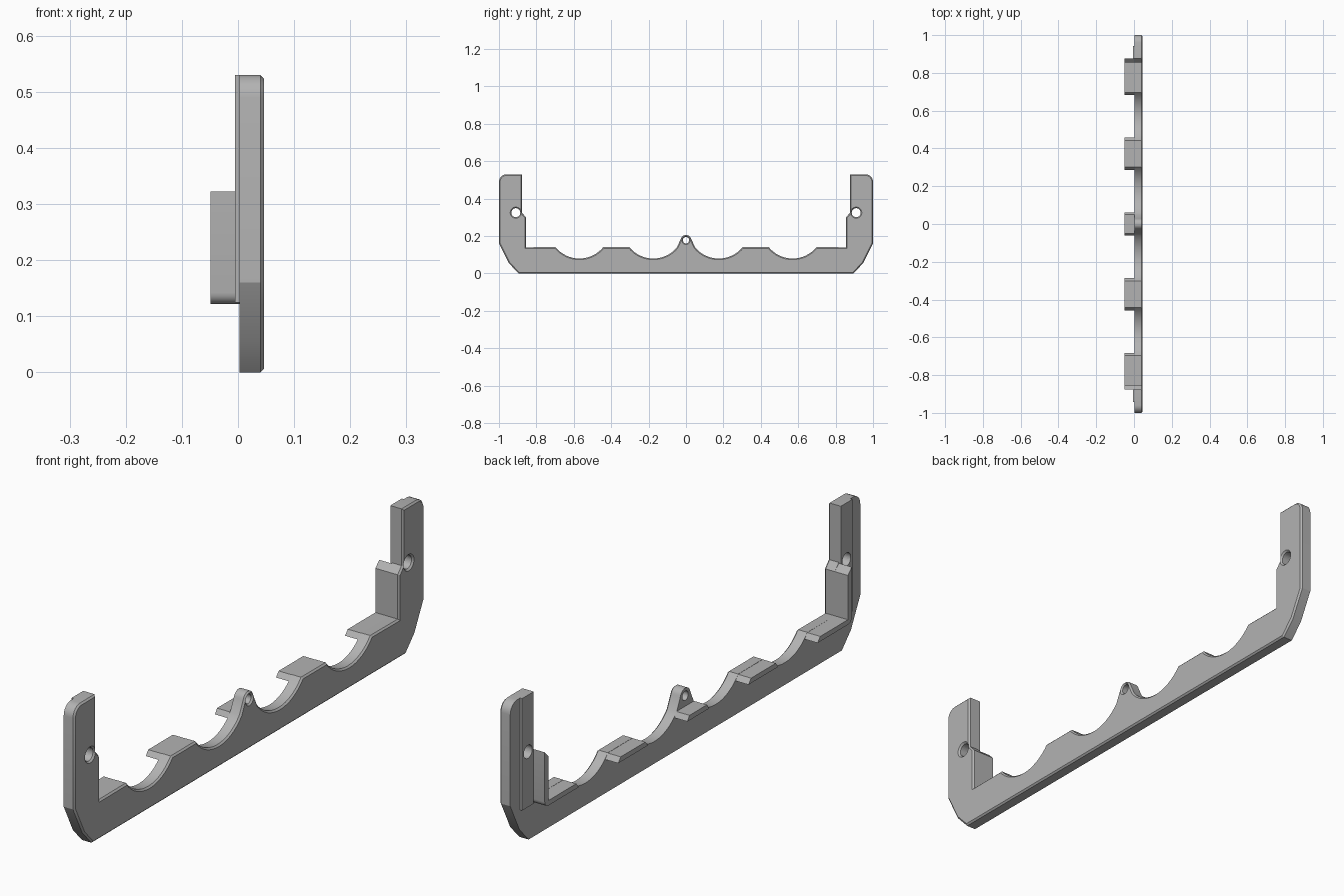
import bpy, bmesh
from math import radians, sin, cos, pi
from mathutils import Matrix

cube = bpy.data.objects.get("Cube")
if cube:
    bpy.data.objects.remove(cube, do_unlink=True)

grey = bpy.data.materials.new("plain grey")
grey.use_nodes = True
colour = (0.45, 0.45, 0.45, 1)
grey.diffuse_color = colour
grey.node_tree.nodes["Principled BSDF"].inputs["Base Color"].default_value = colour

X_BACK, X_PLATE, X_FRONT = -0.049, 0.003, 0.046
CHAMFER = 0.006


def arc(cy, cz, r, start, end, steps):
    """Points on a circle in the y-z plane, angles in degrees."""
    angles = [radians(start + (end - start) * i / steps) for i in range(steps + 1)]
    return [(cy + r * cos(a), cz + r * sin(a)) for a in angles]


def flip(points):
    return [(-y, z) for y, z in reversed(points)]


def extrude(name, points, x0, x1, chamfer=0):
    """Prism of a y-z outline from x0 to x1, optionally chamfered at x1."""
    bm = bmesh.new()
    face = bm.faces.new([bm.verts.new((x0, y, z)) for y, z in points])
    new = bmesh.ops.extrude_face_region(bm, geom=[face])["geom"]
    cap = [v for v in new if isinstance(v, bmesh.types.BMVert)]
    bmesh.ops.translate(bm, verts=cap, vec=(x1 - x0, 0, 0))
    bmesh.ops.recalc_face_normals(bm, faces=bm.faces)
    if chamfer:
        rim = [e for e in bm.edges if all(abs(v.co.x - x1) < 1e-5 for v in e.verts)]
        bmesh.ops.bevel(bm, geom=rim, offset=chamfer, segments=1, affect='EDGES')
    return finish(name, bm)


def finish(name, bm):
    mesh = bpy.data.meshes.new(name)
    bm.to_mesh(mesh)
    bm.free()
    mesh.materials.append(grey)
    ob = bpy.data.objects.new(name, mesh)
    bpy.context.collection.objects.link(ob)
    return ob


def drill(targets, y, z, r):
    """Bore a countersunk hole along x through the targets."""
    bm = bmesh.new()
    turn = Matrix.Rotation(pi / 2, 4, 'Y')
    rings = []
    for x, radius in ((-0.1, r), (X_FRONT - CHAMFER, r), (X_FRONT + CHAMFER, r + 2 * CHAMFER)):
        ring = bmesh.ops.create_circle(bm, segments=32, radius=radius,
                                       matrix=Matrix.Translation((x, y, z)) @ turn)
        rings.append(ring["verts"])
    for a, b in zip(rings, rings[1:]):
        for i in range(32):
            j = (i + 1) % 32
            bm.faces.new((a[i], a[j], b[j], b[i]))
    bm.faces.new(rings[0])
    bm.faces.new(rings[-1])
    bmesh.ops.recalc_face_normals(bm, faces=bm.faces)
    cutter = finish("hole_cutter", bm)
    cutter.hide_render = True
    cutter.hide_set(True)
    for ob in targets:
        mod = ob.modifiers.new("hole", 'BOOLEAN')
        mod.object = cutter
        mod.solver = 'EXACT'


# Main plate: half outline from the base round the leg to the centre lug
half = [(0.895, 0), (0.947, 0.055), (1, 0.16)]
half += arc(0.96, 0.49, 0.04, 0, 90, 6)
half += [(0.877, 0.53), (0.877, 0.325), (0.855, 0.30), (0.855, 0.14)]
half += arc(0.57, 0.244, 0.164, -39, -141, 16)
half += arc(0.175, 0.244, 0.164, -39, -140, 16)
half += arc(0, 0.177, 0.029, 15, 90, 6)
plate = extrude("main_plate", half + flip(half)[1:], X_PLATE, X_FRONT, CHAMFER)

# Rear ledges beside the scallops
ledge = [(0.287, 0.122), (0.457, 0.122), (0.443, 0.14), (0.302, 0.14)]
corner_ledge = [(0.682, 0.122)] + arc(0.857, 0.142, 0.02, -90, 0, 5)
corner_ledge += [(0.877, 0.322), (0.855, 0.30), (0.855, 0.14), (0.697, 0.14)]
strip = [(0.877, 0.125), (0.943, 0.125), (0.943, 0.53), (0.877, 0.53)]
centre = [(-0.062, 0.122), (0.062, 0.122), (0.05, 0.14), (-0.05, 0.14)]
extrude("centre_ledge", centre, X_BACK, X_PLATE)
strips = []
for side, shape in (("left", lambda p: p), ("right", flip)):
    extrude(side + "_ledge", shape(ledge), X_BACK, X_PLATE)
    extrude(side + "_corner_ledge", shape(corner_ledge), X_BACK, X_PLATE)
    # Raised strip on the rear of the leg
    strips.append(extrude(side + "_leg_strip", shape(strip), -0.005, X_PLATE))

# Screw holes in the legs and the lug
drill([plate, strips[0]], 0.91, 0.325, 0.024)
drill([plate, strips[1]], -0.91, 0.325, 0.024)
drill([plate], 0, 0.178, 0.017)

# Smooth the curved parts, keep edges sharp
for ob in list(bpy.context.collection.objects):
    if ob.type == 'MESH' and ob.data.materials and ob.data.materials[0] == grey:
        bpy.ops.object.select_all(action='DESELECT')
        if ob.hide_render:
            continue
        ob.select_set(True)
        bpy.context.view_layer.objects.active = ob
        bpy.ops.object.shade_smooth_by_angle(angle=radians(25))
